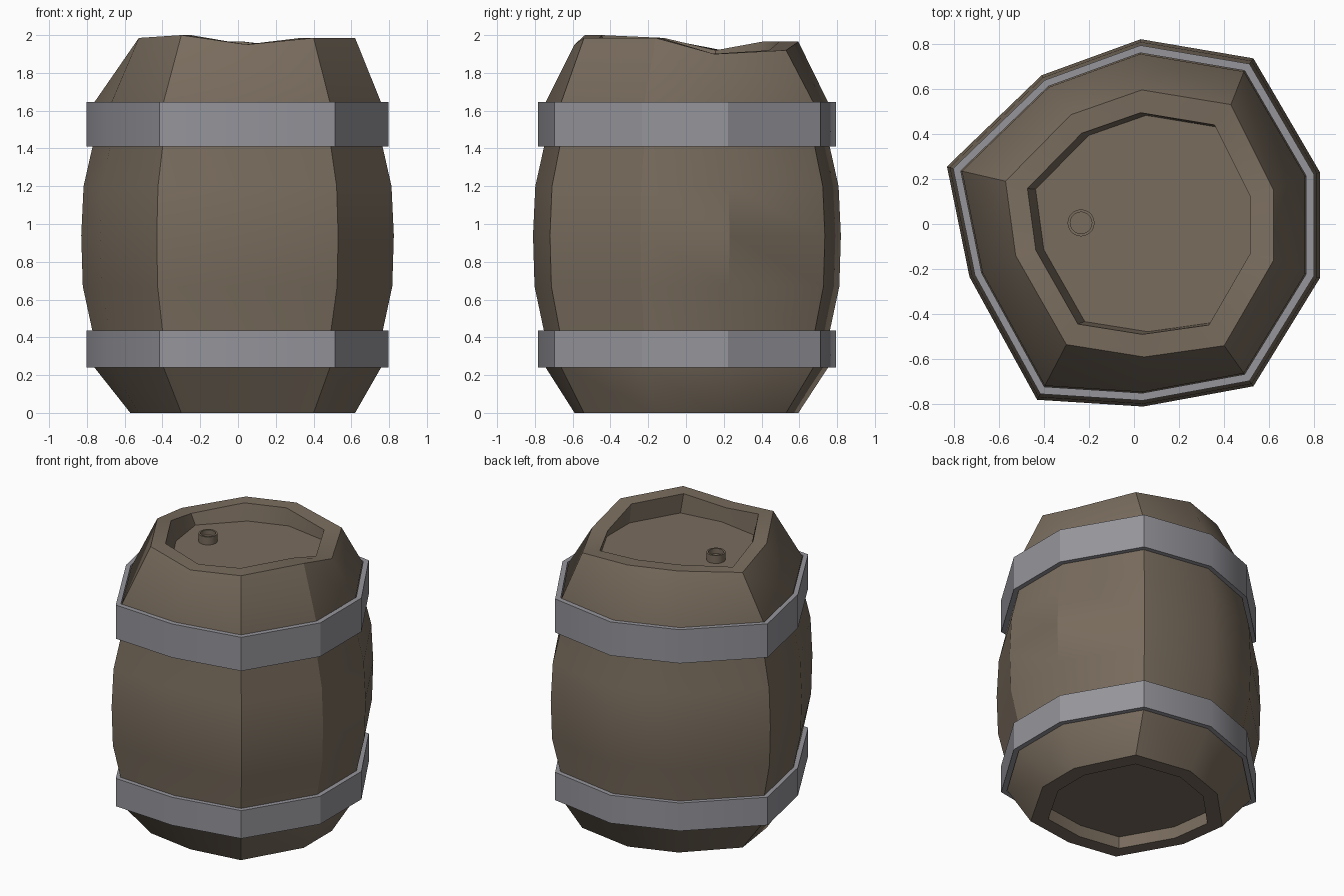
import bpy, bmesh, math
from mathutils import Vector

if "Cube" in bpy.data.objects:
    bpy.data.objects.remove(bpy.data.objects["Cube"])


def material(name, rgb):
    m = bpy.data.materials.new(name)
    m.diffuse_color = (*rgb, 1.0)
    m.use_nodes = True
    m.node_tree.nodes["Principled BSDF"].inputs["Base Color"].default_value = m.diffuse_color
    return m


wood = material("weathered brown wood", (0.19, 0.15, 0.11))
iron = material("grey iron", (0.30, 0.30, 0.33))

# Irregular ten-sided plan at the belly, and at the rim with its uneven heights
belly = [(0.03, 0.82), (0.53, 0.735), (0.825, 0.23), (0.825, -0.24), (0.53, -0.72),
         (0.04, -0.81), (-0.43, -0.78), (-0.73, -0.235), (-0.83, 0.255), (-0.41, 0.66)]
rim = [(0.035, 0.595), (0.43, 0.53), (0.62, 0.15), (0.62, -0.16), (0.40, -0.54),
       (0.045, -0.59), (-0.30, -0.535), (-0.525, -0.14), (-0.57, 0.19), (-0.28, 0.485)]
rim_z = [1.965, 1.92, 1.90, 1.985, 1.985, 1.95, 2.0, 1.985, 1.92, 1.965]


def ring(plan, scale, z, dx=0.0):
    zs = z if isinstance(z, list) else [z] * len(plan)
    return [Vector((x * scale + dx, y * scale, h)) for (x, y), h in zip(plan, zs)]


def loft(name, rings, mat, closed=False):
    """Skin a stack of rings; cap the ends, or join last to first if closed."""
    bm = bmesh.new()
    loops = [[bm.verts.new(p) for p in r] for r in rings]
    pairs = list(zip(loops, loops[1:]))
    if closed:
        pairs.append((loops[-1], loops[0]))
    for a, b in pairs:
        n = len(a)
        for i in range(n):
            j = (i + 1) % n
            bm.faces.new((a[i], a[j], b[j], b[i]))
    if not closed:
        bm.faces.new(loops[0])
        bm.faces.new(loops[-1])
    bmesh.ops.recalc_face_normals(bm, faces=bm.faces)
    me = bpy.data.meshes.new(name)
    bm.to_mesh(me)
    bm.free()
    me.materials.append(mat)
    ob = bpy.data.objects.new(name, me)
    bpy.context.collection.objects.link(ob)
    bpy.ops.object.select_all(action='DESELECT')
    ob.select_set(True)
    bpy.context.view_layer.objects.active = ob
    bpy.ops.object.shade_smooth_by_angle(angle=math.radians(30))
    return ob


# Barrel body: recessed floor, bottom rim, bulging staves, top rim, sunken lid
loft("barrel_body", [
    ring(rim, 0.82, 0.08), ring(rim, 0.83, 0.0), ring(rim, 1.0, 0.0),
    ring(belly, 0.925, 0.25), ring(belly, 0.925, 0.42),
    ring(belly, 0.99, 0.67), ring(belly, 1.0, 0.94), ring(belly, 0.985, 1.2),
    ring(belly, 0.925, 1.42), ring(belly, 0.92, 1.64),
    ring(rim, 1.0, rim_z), ring(rim, 0.83, rim_z),
    ring(rim, 0.81, 1.85, 0.025)], wood)

# Iron hoops
for name, z0, z1 in (("lower_hoop", 0.24, 0.435), ("upper_hoop", 1.41, 1.645)):
    loft(name, [ring(belly, 0.967, z0), ring(belly, 0.967, z1),
                ring(belly, 0.926, z1), ring(belly, 0.926, z0)], iron, closed=True)

# Hollow bung on the lid
circle = [(math.cos(math.tau * i / 20), math.sin(math.tau * i / 20)) for i in range(20)]


def bung_ring(r, z):
    return [p + Vector((-0.235, 0.005, 0)) for p in ring(circle, r, z)]


loft("bung", [bung_ring(0.06, 1.84), bung_ring(0.06, 1.905),
              bung_ring(0.048, 1.905), bung_ring(0.048, 1.87)], wood)
